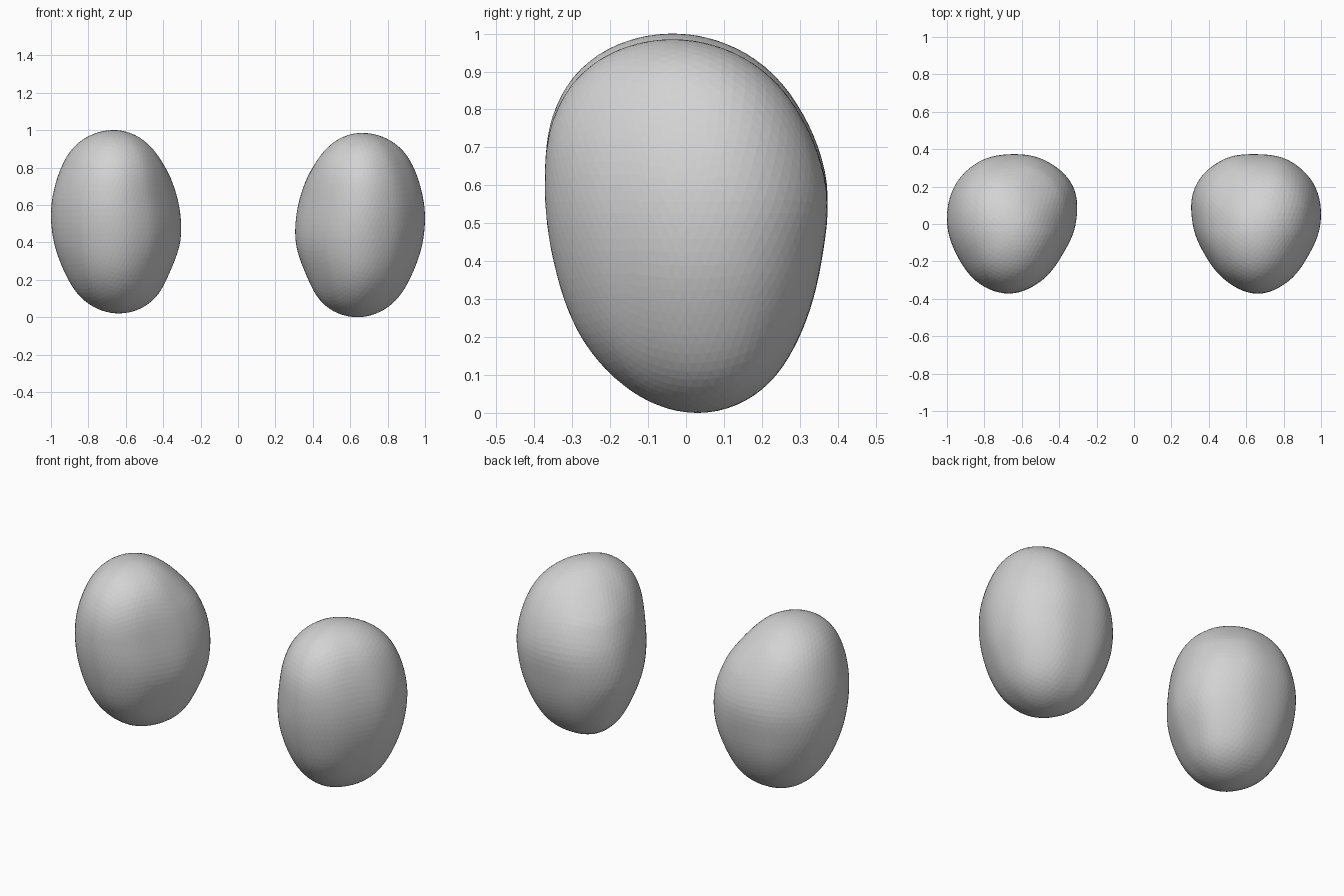
import bpy
import bmesh
import math

if "Cube" in bpy.data.objects:
    bpy.data.objects.remove(bpy.data.objects["Cube"], do_unlink=True)

# Single stone colour
stone = bpy.data.materials.new("light_grey_stone")
stone.use_nodes = True
GREY = (0.65, 0.65, 0.65, 1)
stone.diffuse_color = GREY
stone.node_tree.nodes["Principled BSDF"].inputs["Base Color"].default_value = GREY


def spline(values, u):
    """Catmull-Rom through evenly spaced values; u runs over the indices."""
    i = math.floor(u)
    f = u - i
    n = len(values)
    a, b, c, d = (values[(i + k) % n] for k in (-1, 0, 1, 2))
    return b + f * (c - a + f * (2*a - 5*b + 4*c - d + f * (3*(b - c) + d - a))) / 2


def by_height(table, t):
    """Smooth interpolation along the height, bottom to top."""
    padded = [table[0]] + table + [table[-1]] * 2
    return spline(padded, 1 + t * (len(table) - 1))


def ramp(t, low, high):
    """Smooth step from 0 to 1."""
    x = min(1, max(0, (t - low) / (high - low)))
    return x * x * (3 - 2 * x)


def lobe(angle, centre):
    """Bump around one direction, in degrees."""
    return max(0, math.cos(angle - math.radians(centre))) ** 4


# Height profiles: centre line and half widths, bottom to top
CENTRE_OUT = [-0.015, -0.006, -0.004, 0.006, 0.012, 0.012]
CENTRE_Y = [0.03, 0.012, 0.005, 0.0, -0.022, -0.035]
HALF_X = [0.365, 0.338, 0.347, 0.347, 0.343, 0.37]
HALF_Y = [0.365, 0.36, 0.362, 0.382, 0.403, 0.435]


def make_stone(name, side, bottom, top, outline):
    """Rounded three-cornered pebble; outline starts outward and turns to the back."""
    bm = bmesh.new()
    bmesh.ops.create_icosphere(bm, subdivisions=5, radius=1)
    for v in bm.verts:
        t = (v.co.z + 1) / 2
        rho = math.hypot(v.co.x, v.co.y)
        angle = math.atan2(v.co.y, v.co.x * side)
        r = spline(outline, angle / math.tau * len(outline))
        # Sloping inner back shoulder, fuller outer back and inner front shoulders
        r -= 0.15 * lobe(angle, 140) * ramp(t, 0.74, 0.96)
        r += 0.06 * (lobe(angle, 40) + lobe(angle, 215)) * ramp(t, 0.6, 0.88)
        out = by_height(CENTRE_OUT, t) + by_height(HALF_X, t) * rho * r * math.cos(angle)
        y = by_height(CENTRE_Y, t) + by_height(HALF_Y, t) * rho * r * math.sin(angle)
        v.co = (side * (0.6525 + out), y, bottom + (top - bottom) * t)
    mesh = bpy.data.meshes.new(name)
    bm.to_mesh(mesh)
    bm.free()
    mesh.materials.append(stone)
    obj = bpy.data.objects.new(name, mesh)
    bpy.context.collection.objects.link(obj)
    return obj


# The two stones, near mirror images of each other
make_stone("right_stone", -1, 0.02, 1.0,
           [0.992, 1.026, 1.014, 0.99, 1.04, 1.08, 0.98, 0.9, 0.94, 0.992, 0.985, 0.955])
make_stone("left_stone", 1, 0.0, 0.985,
           [0.985, 1.045, 1.03, 0.99, 1.05, 1.075, 0.975, 0.91, 0.945, 0.995, 0.955, 0.92])
